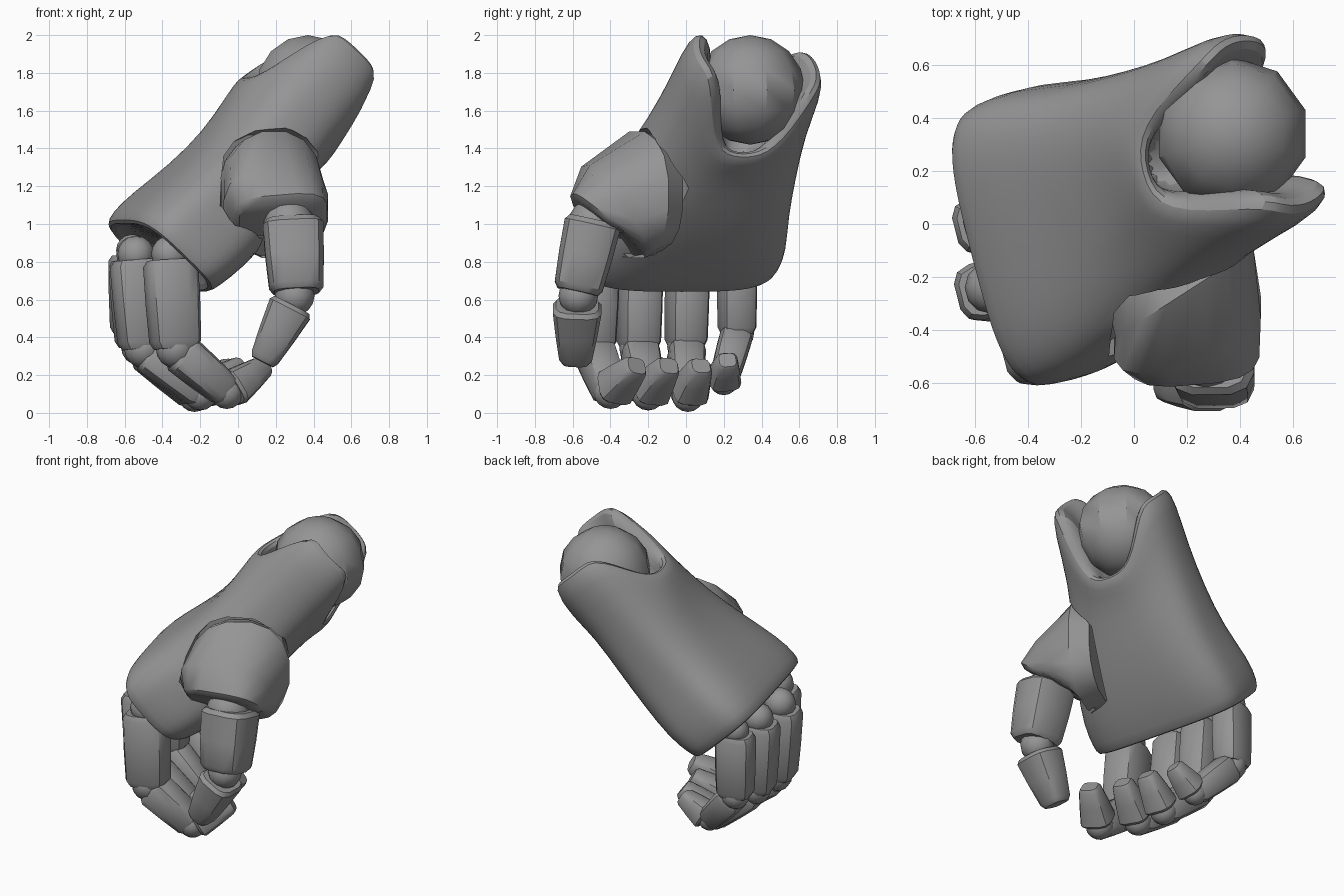
import bpy, bmesh
from math import cos, sin, pi, radians
from mathutils import Vector as V

if "Cube" in bpy.data.objects:
    bpy.data.objects.remove(bpy.data.objects["Cube"])

SIDE = V((-0.25, 0.97, 0)).normalized()      # across the knuckles
WRIST = V((0.37, 0.34, 1.71))
KNUCKLES = V((-0.38, -0.04, 0.83))
AXIS = WRIST - KNUCKLES
BACK = AXIS.cross(SIDE).normalized()         # out of the back of the hand

grey = bpy.data.materials.new("dark_grey")
grey.diffuse_color = (0.3, 0.3, 0.3, 1)
grey.use_nodes = True
grey.node_tree.nodes["Principled BSDF"].inputs["Base Color"].default_value = grey.diffuse_color


def power(c, e):
    return (1 if c >= 0 else -1) * abs(c) ** (2 / e)


def ring(center, a, b, exp=3, n=12, slide=None):
    """Superellipse ring; slide pushes the two ends of axis a forward as a U fork."""
    pts = []
    for i in range(n):
        t = 2 * pi * (i + 0.5) / n
        p = center + a * power(cos(t), exp) + b * power(sin(t), exp)
        if slide:
            k = min(1, 1.25 * cos(t) ** 2)
            k = k * k * (3 - 2 * k)
            p = p + slide * k * (1.38 if cos(t) < 0 else 1)
        pts.append(p)
    return pts


def smooth(ob, angle=35):
    bpy.ops.object.select_all(action='DESELECT')
    ob.select_set(True)
    bpy.context.view_layer.objects.active = ob
    bpy.ops.object.shade_smooth_by_angle(angle=radians(angle))


def loft(name, rings):
    bm = bmesh.new()
    loops = [[bm.verts.new(p) for p in r] for r in rings]
    n = len(loops[0])
    for r, s in zip(loops, loops[1:]):
        for i in range(n):
            bm.faces.new((r[i], r[(i + 1) % n], s[(i + 1) % n], s[i]))
    bm.faces.new(loops[0])
    bm.faces.new(loops[-1])
    bmesh.ops.recalc_face_normals(bm, faces=bm.faces)
    me = bpy.data.meshes.new(name)
    bm.to_mesh(me)
    bm.free()
    me.materials.append(grey)
    ob = bpy.data.objects.new(name, me)
    bpy.context.collection.objects.link(ob)
    smooth(ob)
    return ob


def ball(name, c, r, seg=12, rows=8):
    bpy.ops.mesh.primitive_uv_sphere_add(segments=seg, ring_count=rows, radius=r, location=c)
    ob = bpy.context.object
    ob.name = name
    ob.data.materials.append(grey)
    smooth(ob)
    return ob


def segment(name, p0, p1, w0, w1, d0, d1, side=SIDE):
    """Tapered shell with chamfered ends; w is half width, d half depth."""
    ax = p1 - p0
    s = (side - ax * (side.dot(ax) / ax.length_squared)).normalized()
    f = ax.cross(s).normalized()
    rings = []
    for t, k in ((0, 0.85), (0.07, 1), (0.5, 1.02), (0.92, 1), (1, 0.84)):
        w, d = w0 + (w1 - w0) * t, d0 + (d1 - d0) * t
        rings.append(ring(p0 + ax * t, s * w * k, f * d * k, 3.4, 12))
    return loft(name, rings)


# palm shell: knuckle recess, body, forked wrist rim, inner socket
sections = [  # along, fork, half width, half thickness, roundness, back offset, side offset
    (0.06, 0, 0.42, 0.17, 3, 0.03, -0.02), (-0.03, 0, 0.49, 0.24, 3.5, 0.03, -0.02),
    (-0.03, 0, 0.54, 0.285, 3.5, 0.03, -0.02), (0.02, 0, 0.555, 0.30, 3.6, 0.03, -0.02),
    (0.14, 0, 0.555, 0.31, 3.6, 0.01, -0.03),
    (0.35, 0, 0.50, 0.30, 3.2, -0.02, -0.05), (0.55, 0.03, 0.445, 0.29, 2.8, -0.02, -0.04),
    (0.70, 0.12, 0.40, 0.30, 2.4, 0, -0.03), (0.79, 0.25, 0.40, 0.32, 2.2, 0, -0.03),
    (0.84, 0.29, 0.37, 0.315, 2.1, 0, -0.03), (0.84, 0.29, 0.31, 0.27, 2, 0, -0.03),
    (0.79, 0.24, 0.25, 0.23, 2, 0, -0.01), (0.70, 0.10, 0.18, 0.18, 2, 0, 0)]
palm = loft("palm", [ring(KNUCKLES + AXIS * t + BACK * o + SIDE * q, SIDE * w, BACK * h, e, 28, AXIS * f)
                     for t, f, w, h, e, o, q in sections])
sub = palm.modifiers.new("round", 'SUBSURF')
sub.levels = sub.render_levels = 1


# thumb base shell, and a slightly larger copy that cuts its socket
def thumb_base(name, g):
    out, across, up = V((0.54, -0.84, 0)), V((0.84, 0.54, 0)), V((0, 0, 1))
    root, tip = V((0.19, -0.26, 1.155)), V((0.225, -0.475, 1.05))
    ta, tb = V((1, 0.08, 0.08)), V((0, -0.78, 0.62))
    return loft(name, [
        ring(root - out * (0.12 + g), across * (0.27 + g), up * (0.30 + g), 2.3, 16),
        ring(root, across * (0.315 + g), up * (0.34 + g), 2.3, 16),
        ring(root.lerp(tip, 0.6) + V((-0.01, 0, -0.02)), across.lerp(ta, 0.6) * (0.30 + g),
             up.lerp(tb, 0.6) * (0.31 + g), 2.6, 16),
        ring(tip, ta * (0.25 + g), tb * (0.17 + g), 3.2, 16),
        ring(tip + V((0, -0.012, -0.02)), ta * (0.22 + g), tb * (0.14 + g), 3.2, 16)])


thumb_base("thumb_base", 0)
cutter = thumb_base("thumb_socket_cutter", 0.022)
cutter.hide_render = True
cut = palm.modifiers.new("socket", 'BOOLEAN')
cut.operation = 'DIFFERENCE'
cut.object = cutter
bpy.ops.object.select_all(action='DESELECT')
bpy.context.view_layer.objects.active = palm
palm.select_set(True)
for m in ("round", "socket"):
    bpy.ops.object.modifier_apply(modifier=m)
bpy.data.objects.remove(cutter)
smooth(palm)

# wrist ball
ball("wrist_ball", WRIST, 0.29, 10, 8)

# fingers: knuckle, first joint, second joint, tip, size
fingers = {
    "index": ((-0.36, -0.47, 0.84), (-0.33, -0.49, 0.34), (-0.06, -0.40, 0.11), (0.14, -0.26, 0.25), 1.05),
    "middle": ((-0.54, -0.24, 0.84), (-0.50, -0.25, 0.34), (-0.20, -0.20, 0.10), (0.02, -0.09, 0.25), 1.03),
    "ring": ((-0.55, 0.01, 0.84), (-0.52, 0.00, 0.35), (-0.23, 0.01, 0.09), (-0.03, 0.08, 0.25), 1.0),
    "pinky": ((-0.56, 0.27, 0.86), (-0.56, 0.27, 0.42), (-0.32, 0.20, 0.17), (-0.13, 0.22, 0.28), 0.9)}
for name, (k, p, m, t, s) in fingers.items():
    k, p, m, t = V(k), V(p), V(m), V(t)
    ball(name + "_knuckle", k, 0.095 * s)
    segment(name + "_lower", k.lerp(p, 0.06), p, 0.108 * s, 0.105 * s, 0.135 * s, 0.125 * s)
    ball(name + "_joint", p, 0.1 * s)
    segment(name + "_middle", p.lerp(m, 0.08), m, 0.1 * s, 0.085 * s, 0.105 * s, 0.085 * s)
    ball(name + "_end_joint", m, 0.085 * s)
    segment(name + "_tip", m.lerp(t, 0.1), t, 0.1 * s, 0.06 * s, 0.1 * s, 0.055 * s)

# thumb
K, J, T = V((0.29, -0.49, 1.02)), V((0.30, -0.57, 0.62)), V((0.13, -0.585, 0.27))
TS = V((1, 0, 0))
ball("thumb_knuckle", V((0.27, -0.49, 1.00)), 0.135)
segment("thumb_lower", K, V((0.31, -0.575, 0.64)), 0.165, 0.145, 0.155, 0.13, TS)
ball("thumb_joint", J, 0.105)
segment("thumb_tip", V((0.285, -0.575, 0.57)), T, 0.125, 0.075, 0.135, 0.085, TS)
